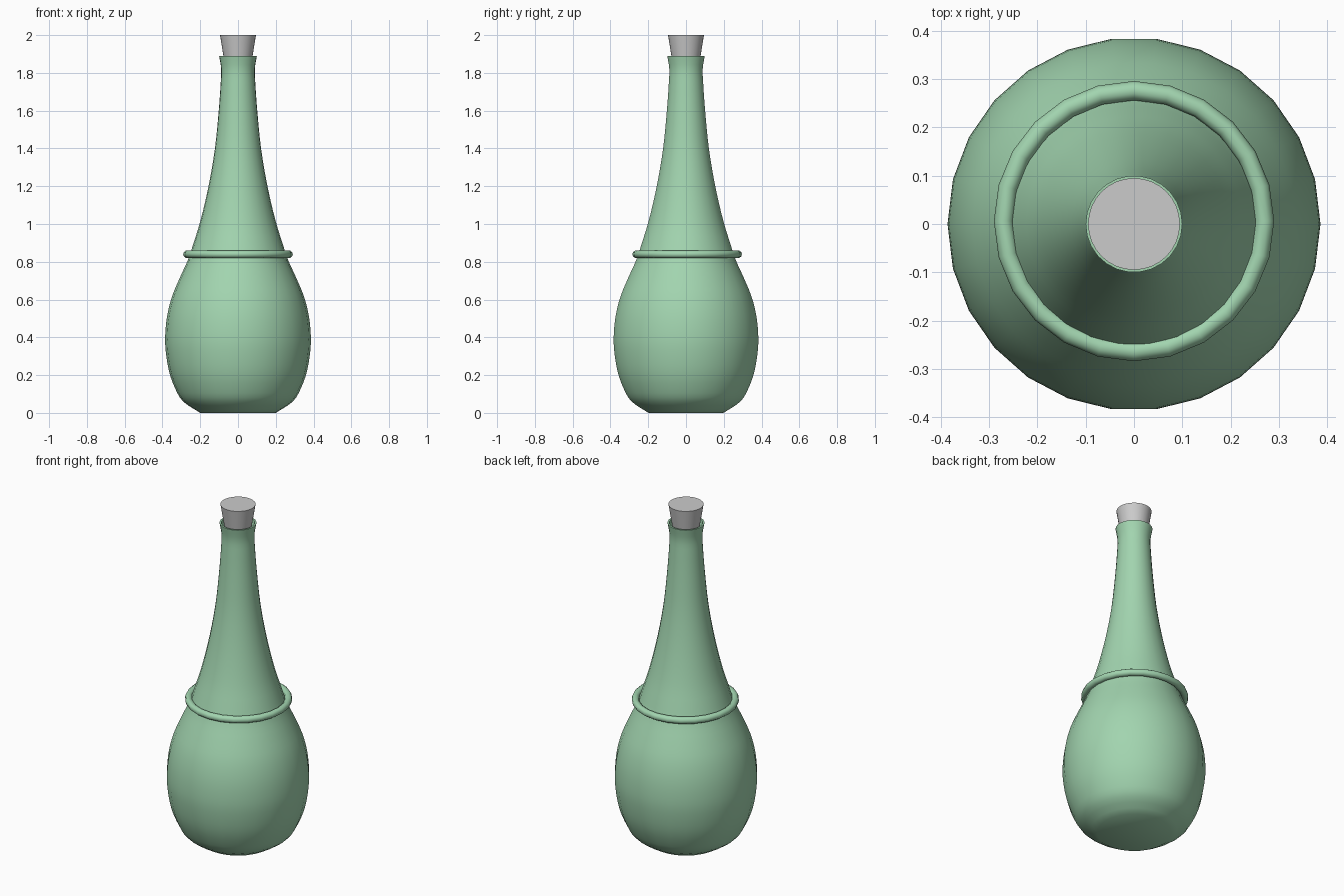
import bpy
import bmesh
import math
from mathutils import Matrix, Vector

cube = bpy.data.objects.get("Cube")
if cube:
    bpy.data.objects.remove(cube, do_unlink=True)


def make_material(name, rgb):
    mat = bpy.data.materials.new(name)
    mat.use_nodes = True
    colour = (*rgb, 1.0)
    mat.diffuse_color = colour
    mat.node_tree.nodes["Principled BSDF"].inputs["Base Color"].default_value = colour
    return mat


def finish(bm, name, mat, angle):
    bmesh.ops.remove_doubles(bm, verts=bm.verts, dist=1e-5)
    bmesh.ops.recalc_face_normals(bm, faces=bm.faces)
    mesh = bpy.data.meshes.new(name)
    bm.to_mesh(mesh)
    bm.free()
    mesh.materials.append(mat)
    obj = bpy.data.objects.new(name, mesh)
    bpy.context.collection.objects.link(obj)
    bpy.ops.object.select_all(action='DESELECT')
    obj.select_set(True)
    bpy.context.view_layer.objects.active = obj
    bpy.ops.object.shade_smooth_by_angle(angle=math.radians(angle))
    return obj


def lathe(name, profile, sides, mat, angle=40, closed=False):
    """Spin a (radius, height) profile around the z axis."""
    bm = bmesh.new()
    verts = [bm.verts.new((r, 0, z)) for r, z in profile]
    pairs = list(zip(verts, verts[1:]))
    if closed:
        pairs.append((verts[-1], verts[0]))
    edges = [bm.edges.new(p) for p in pairs]
    bmesh.ops.spin(bm, geom=verts + edges, cent=(0, 0, 0), axis=(0, 0, 1),
                   angle=math.tau, steps=sides, use_merge=True)
    return finish(bm, name, mat, angle)


def smooth_profile(points, steps=3):
    """Round a profile by passing a Catmull-Rom curve through its points."""
    pts = [Vector(p) for p in points]
    pts = [2 * pts[0] - pts[1]] + pts + [2 * pts[-1] - pts[-2]]
    out = []
    for a, b, c, d in zip(pts, pts[1:], pts[2:], pts[3:]):
        for i in range(steps):
            t = i / steps
            out.append(0.5 * (2 * b + (c - a) * t + (2 * a - 5 * b + 4 * c - d) * t ** 2
                              + (3 * b - a - 3 * c + d) * t ** 3))
    return [tuple(p) for p in out + [pts[-2]]]


glass = make_material("green glass", (0.36, 0.66, 0.43))
cork = make_material("grey cork", (0.6, 0.6, 0.6))

# Bottle: flat base, bulbous body, long neck, flared lip with an open mouth
outer = [(0.2, 0), (0.29, 0.06), (0.333, 0.13), (0.365, 0.22), (0.383, 0.33),
         (0.385, 0.42), (0.374, 0.52), (0.348, 0.62), (0.306, 0.72), (0.265, 0.81),
         (0.235, 0.9), (0.198, 1.02), (0.156, 1.2), (0.122, 1.4), (0.102, 1.6),
         (0.092, 1.74), (0.089, 1.82), (0.1, 1.89)]
mouth = [(0.09, 1.89), (0.078, 1.82), (0, 1.82)]
lathe("bottle", [(0, 0)] + smooth_profile(outer) + mouth, 26, glass)

# Collar ring around the base of the neck
tube = [(0.27 + 0.02 * math.cos(math.tau * i / 10), 0.84 + 0.02 * math.sin(math.tau * i / 10))
        for i in range(10)]
collar = lathe("collar_ring", tube, 24, glass, angle=60, closed=True)
collar.data.transform(Matrix.Translation((0, 0.006, 0)))

# Tapered stopper
lathe("stopper", [(0, 1.82), (0.066, 1.82), (0.095, 2.0), (0, 2.0)], 32, cork)
